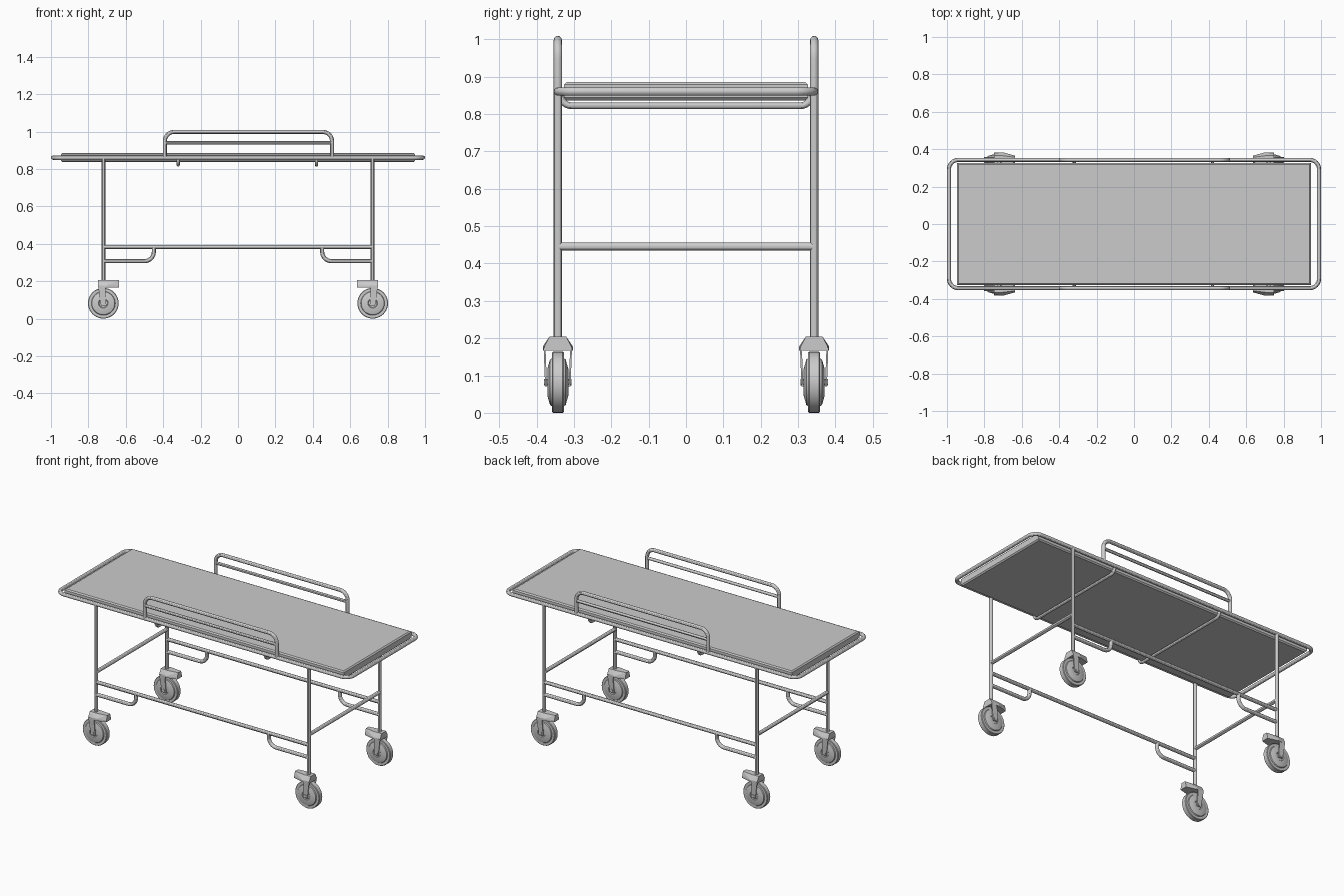
import bpy, bmesh
from math import pi, cos, sin
from mathutils import Vector

if "Cube" in bpy.data.objects:
    bpy.data.objects.remove(bpy.data.objects["Cube"])

R = 0.011                      # tube radius
LX, LY = 0.72, 0.343           # leg positions


def fillet(pts, r, closed=False, n=8):
    """Round the corners of a polyline."""
    pts = [Vector(p) for p in pts]
    out = []
    for i, p in enumerate(pts):
        if not closed and i in (0, len(pts) - 1):
            out.append(p)
            continue
        a = (pts[i - 1] - p).normalized()
        b = (pts[(i + 1) % len(pts)] - p).normalized()
        c = p + (a + b) * r
        for k in range(n + 1):
            t = k / n * pi / 2
            out.append(c - b * r * cos(t) - a * r * sin(t))
    return out


def tube(name, pts, r=R, corner=0, closed=False):
    pts = fillet(pts, corner, closed) if corner else [Vector(p) for p in pts]
    cu = bpy.data.curves.new(name, 'CURVE')
    cu.dimensions = '3D'
    cu.bevel_depth = r
    cu.bevel_resolution = 4
    cu.use_fill_caps = True
    s = cu.splines.new('POLY')
    s.points.add(len(pts) - 1)
    for sp, p in zip(s.points, pts):
        sp.co = (*p, 1)
    s.use_cyclic_u = closed
    ob = bpy.data.objects.new(name, cu)
    bpy.context.collection.objects.link(ob)
    activate(ob)
    bpy.ops.object.convert(target='MESH')
    bpy.ops.object.shade_smooth_by_angle()


def activate(ob):
    bpy.ops.object.select_all(action='DESELECT')
    ob.select_set(True)
    bpy.context.view_layer.objects.active = ob


def mesh_object(name, bm, smooth=False):
    bmesh.ops.recalc_face_normals(bm, faces=bm.faces)
    me = bpy.data.meshes.new(name)
    bm.to_mesh(me)
    bm.free()
    ob = bpy.data.objects.new(name, me)
    bpy.context.collection.objects.link(ob)
    if smooth:
        activate(ob)
        bpy.ops.object.shade_smooth_by_angle(angle=0.4)
    return ob


def hull(name, pts):
    bm = bmesh.new()
    for p in pts:
        bm.verts.new(p)
    res = bmesh.ops.convex_hull(bm, input=bm.verts)
    bmesh.ops.dissolve_limit(bm, angle_limit=0.01, verts=bm.verts, edges=bm.edges)
    return mesh_object(name, bm)


def lathe_y(name, profile, centre, steps=40):
    """Spin (offset, radius) points around an axis parallel to y."""
    bm = bmesh.new()
    c = Vector(centre)
    vs = [bm.verts.new(c + Vector((r, y, 0))) for y, r in profile]
    es = [bm.edges.new(e) for e in zip(vs, vs[1:])]
    bmesh.ops.spin(bm, geom=vs + es, cent=c, axis=(0, 1, 0), angle=2 * pi, steps=steps)
    bmesh.ops.remove_doubles(bm, verts=bm.verts, dist=1e-5)
    return mesh_object(name, bm, True)


# mattress
bm = bmesh.new()
bmesh.ops.create_cube(bm, size=1)
for v in bm.verts:
    v.co = (v.co.x * 1.892, v.co.y * 0.652, 0.861 + v.co.z * 0.049)
bmesh.ops.bevel(bm, geom=[e for e in bm.edges if abs(e.verts[0].co.z - e.verts[1].co.z) < 1e-4],
                offset=0.007, segments=1, affect='EDGES')
mesh_object("mattress", bm)

# top frame
tube("top_frame", [(-0.989, -LY, 0.86), (0.989, -LY, 0.86), (0.989, LY, 0.86), (-0.989, LY, 0.86)],
     corner=0.05, closed=True)

# bars carrying the mattress
for x in (-0.32, 0.42):
    tube("mattress_support", [(x, -0.336, 0.86), (x, -0.336, 0.822), (x, 0.336, 0.822), (x, 0.336, 0.86)],
         r=0.009, corner=0.03)

# parts along each long side
for sy in (-1, 1):
    y = sy * LY
    tube("guard_rail", [(-0.391, y, 0.86), (-0.391, y, 0.998), (0.503, y, 0.998), (0.503, y, 0.86)], corner=0.05)
    tube("guard_rail_middle", [(-0.391, y, 0.939), (0.503, y, 0.939)], r=0.009)
    tube("lower_side_bar", [(-LX, y, 0.383), (LX, y, 0.383)])

# parts at each end
for sx in (-1, 1):
    tube("end_crossbar", [(sx * LX, -LY, 0.445), (sx * LX, LY, 0.445)])

# legs, lower loops and casters at each corner
for sx in (-1, 1):
    for sy in (-1, 1):
        x, y = sx * LX, sy * LY
        tube("leg", [(x, y, 0.19), (x, y, 0.86)])
        tube("lower_loop", [(x, y, 0.307), (sx * 0.45, y, 0.307), (sx * 0.45, y, 0.383)], corner=0.05)

        # wheel with tyre and raised hub
        half = [(0.013, 0.082), (0.016, 0.079), (0.016, 0.064), (0.021, 0.061), (0.028, 0.036),
                (0.028, 0.026), (0.024, 0.022), (0.024, 0)]
        lathe_y("wheel", [(-a, r) for a, r in half[::-1]] + half, (x, y, 0.082))
        lathe_y("axle", [(-0.037, 0), (-0.037, 0.009), (0.037, 0.009), (0.037, 0)], (x, y, 0.082), 16)

        # fork head, tapering toward the middle of the trolley
        pts = []
        for u, top, wide in ((-0.028, 0.022, 0.036), (0.02, 0.022, 0.04), (0.084, 0.014, 0.022)):
            for s in (-1, 1):
                pts += [(x - sx * u, y + s * top, 0.205), (x - sx * u, y + s * wide, 0.178),
                        (x - sx * u, y + s * wide, 0.167)]
        hull("fork_head", pts)

        # fork arms down to the axle
        for s in (-1, 1):
            arm = []
            for u, z, w in ((-0.028, 0.175, 0.038), (0.01, 0.175, 0.038), (-0.013, 0.07, 0.034), (0.016, 0.07, 0.034)):
                arm += [(x - sx * u, y + s * w, z), (x - sx * u, y + s * (w - 0.005), z)]
            hull("fork_arm", arm)
